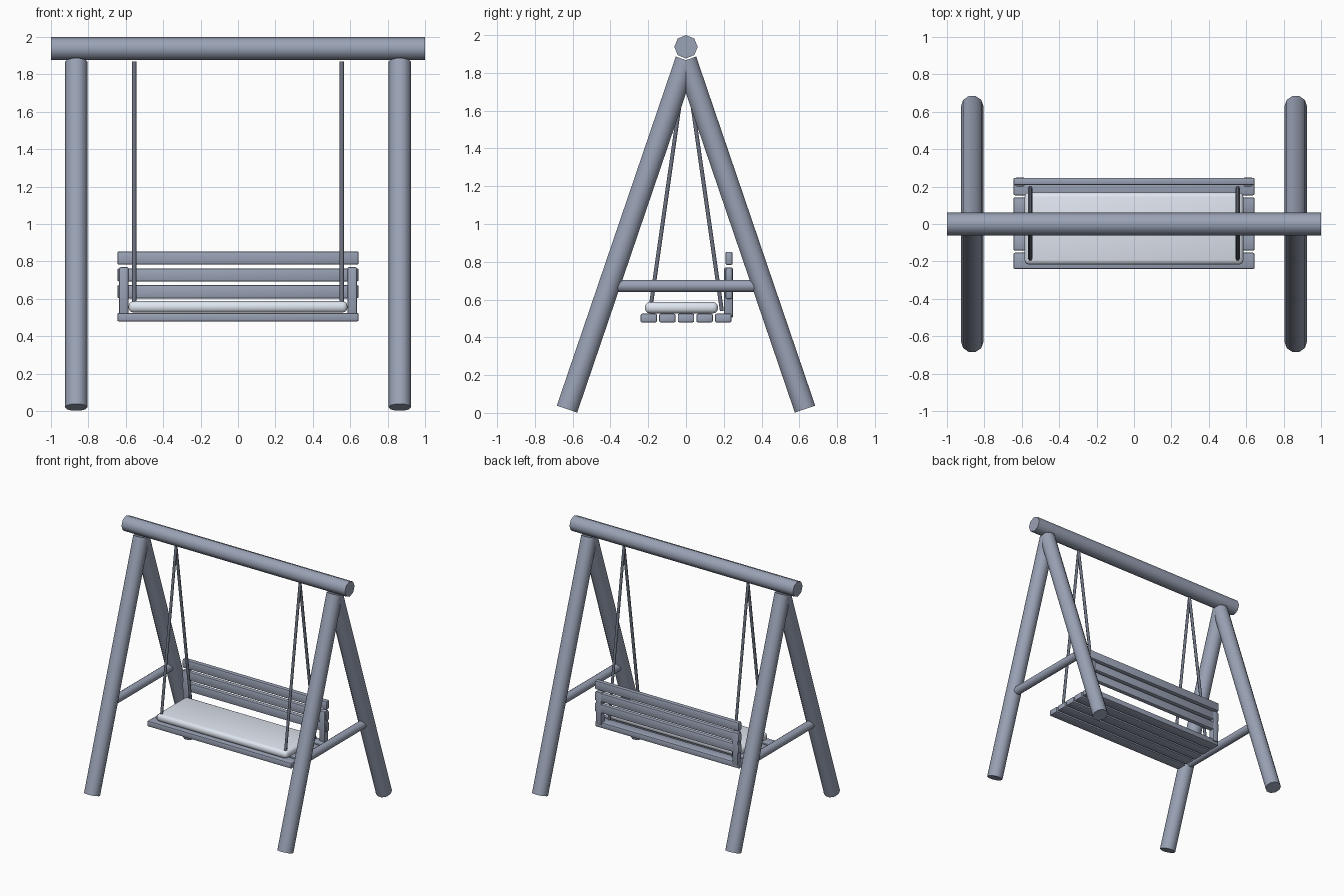
import bpy, bmesh, math
from mathutils import Vector, Matrix

if "Cube" in bpy.data.objects:
    bpy.data.objects.remove(bpy.data.objects["Cube"])


def paint(name, rgb):
    mat = bpy.data.materials.new(name)
    mat.diffuse_color = (*rgb, 1)
    mat.use_nodes = True
    mat.node_tree.nodes["Principled BSDF"].inputs["Base Color"].default_value = mat.diffuse_color
    return mat


WOOD = paint("slate_wood", (0.32, 0.36, 0.46))
ROPE = paint("dark_rope", (0.15, 0.17, 0.22))
CLOTH = paint("pale_cloth", (0.74, 0.79, 0.87))


def finish(bm, name, angle, mat):
    mesh = bpy.data.meshes.new(name)
    bm.to_mesh(mesh)
    bm.free()
    mesh.materials.append(mat)
    ob = bpy.data.objects.new(name, mesh)
    bpy.context.collection.objects.link(ob)
    bpy.ops.object.select_all(action='DESELECT')
    ob.select_set(True)
    bpy.context.view_layer.objects.active = ob
    bpy.ops.object.shade_smooth_by_angle(angle=math.radians(angle))
    return ob


def pole(name, a, b, radius, sides=10, mat=WOOD):
    a, b = Vector(a), Vector(b)
    bm = bmesh.new()
    bmesh.ops.create_cone(bm, cap_ends=True, segments=sides, radius1=radius,
                          radius2=radius, depth=(b - a).length)
    turn = (b - a).to_track_quat('Z', 'Y').to_matrix().to_4x4()
    spin = Matrix.Rotation(math.pi / 2, 4, 'Z')
    bmesh.ops.transform(bm, verts=bm.verts,
                        matrix=Matrix.Translation((a + b) / 2) @ turn @ spin)
    return finish(bm, name, 62, mat)


def block(name, centre, size, bevel, segments=2, mat=WOOD):
    bm = bmesh.new()
    bmesh.ops.create_cube(bm, size=1)
    bmesh.ops.scale(bm, vec=size, verts=bm.verts)
    bmesh.ops.bevel(bm, geom=bm.edges[:], offset=bevel, segments=segments,
                    profile=0.5, affect='EDGES')
    bmesh.ops.translate(bm, vec=centre, verts=bm.verts)
    return finish(bm, name, 40, mat)


# frame: top beam, A-shaped legs and side braces
pole("top_beam", (-1, 0, 1.938), (1, 0, 1.938), 0.062, 8)
for sx, side in ((-1, "left"), (1, "right")):
    x = 0.865 * sx
    for sy, end in ((-1, "front"), (1, "back")):
        pole(f"{end}_{side}_leg", (x, 0.63 * sy, 0.02), (x, 0, 1.868), 0.06)
        # hanging ropes
        pole(f"{end}_{side}_rope", (0.555 * sx, 0.19 * sy, 0.54),
             (0.555 * sx, 0, 1.868), 0.012, 6, ROPE)
    pole(f"{side}_brace", (x, -0.41, 0.672), (x, 0.41, 0.672), 0.034)
    # backrest posts
    block(f"{side}_back_post", (0.61 * sx, 0.225, 0.637),
          (0.05, 0.048, 0.265), 0.008)

# seat slats
for i in range(5):
    block(f"seat_slat_{i + 1}", (0, (i - 2) * 0.0985, 0.502),
          (1.29, 0.087, 0.046), 0.008)

# backrest slats
for i in range(3):
    block(f"back_slat_{i + 1}", (0, 0.228, 0.638 + i * 0.09),
          (1.29, 0.038, 0.07), 0.008)

# cushion
block("seat_cushion", (0, -0.024, 0.557), (1.17, 0.386, 0.06), 0.025, 3, CLOTH)
